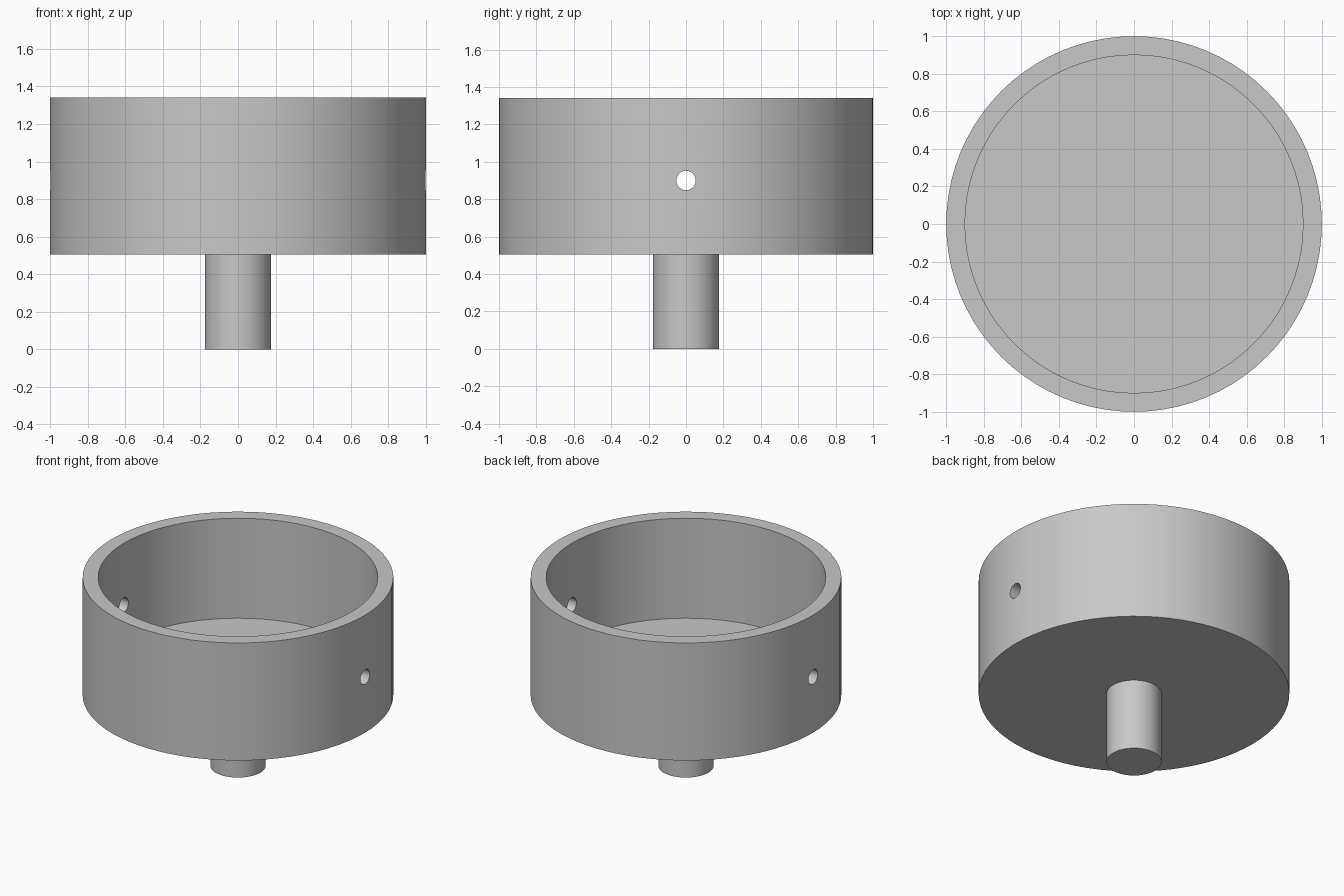
import bpy
import bmesh
import math
from mathutils import Matrix, Vector

cube = bpy.data.objects.get("Cube")
if cube:
    bpy.data.objects.remove(cube, do_unlink=True)

SEGMENTS = 80
TOP, BASE, FLOOR = 1.34, 0.505, 0.63
OUTER, INNER = 1.0, 0.9
STEM_RADIUS = 0.177
HOLE_RADIUS, HOLE_Z = 0.052, 0.9

# Single plain grey material
grey = bpy.data.materials.new("plain grey")
grey.use_nodes = True
colour = (0.58, 0.58, 0.58, 1)
grey.diffuse_color = colour
grey.node_tree.nodes["Principled BSDF"].inputs["Base Color"].default_value = colour


def add_object(name, bm):
    bmesh.ops.recalc_face_normals(bm, faces=bm.faces)
    mesh = bpy.data.meshes.new(name)
    bm.to_mesh(mesh)
    bm.free()
    mesh.materials.append(grey)
    obj = bpy.data.objects.new(name, mesh)
    bpy.context.collection.objects.link(obj)
    return obj


def lathe(name, profile, segments):
    """Turn an (r, z) profile around the z axis."""
    bm = bmesh.new()
    verts = [bm.verts.new((r, 0, z)) for r, z in profile]
    edges = [bm.edges.new(pair) for pair in zip(verts, verts[1:])]
    bmesh.ops.spin(bm, geom=verts + edges, cent=(0, 0, 0), axis=(0, 0, 1),
                   angle=math.tau, steps=segments, use_duplicate=False)
    bmesh.ops.remove_doubles(bm, verts=bm.verts, dist=1e-4)
    return add_object(name, bm)


def select_only(obj):
    bpy.ops.object.select_all(action='DESELECT')
    obj.select_set(True)
    bpy.context.view_layer.objects.active = obj


# Open cup with a thick floor
cup = lathe("cup", [(0, BASE), (OUTER, BASE), (OUTER, TOP),
                    (INNER, TOP), (INNER, FLOOR), (0, FLOOR)], SEGMENTS)

# Stem under the cup, sunk slightly into the floor
stem = lathe("stem", [(0, 0), (STEM_RADIUS, 0), (STEM_RADIUS, BASE + 0.03),
                      (0, BASE + 0.03)], 48)

# Cross hole through both side walls
bm = bmesh.new()
bmesh.ops.create_cone(bm, cap_ends=True, segments=32, radius1=HOLE_RADIUS,
                      radius2=HOLE_RADIUS, depth=3,
                      matrix=Matrix.Translation(Vector((0, 0, HOLE_Z)))
                      @ Matrix.Rotation(math.pi / 2, 4, 'Y'))
cutter = add_object("hole_cutter", bm)
cutter.hide_render = True

select_only(cup)
cut = cup.modifiers.new("cross hole", 'BOOLEAN')
cut.operation = 'DIFFERENCE'
cut.solver = 'EXACT'
cut.object = cutter
bpy.ops.object.modifier_apply(modifier=cut.name)
bpy.data.objects.remove(cutter, do_unlink=True)

# Smooth walls, sharp rims
for part in (cup, stem):
    select_only(part)
    bpy.ops.object.shade_smooth_by_angle(angle=math.radians(30))
